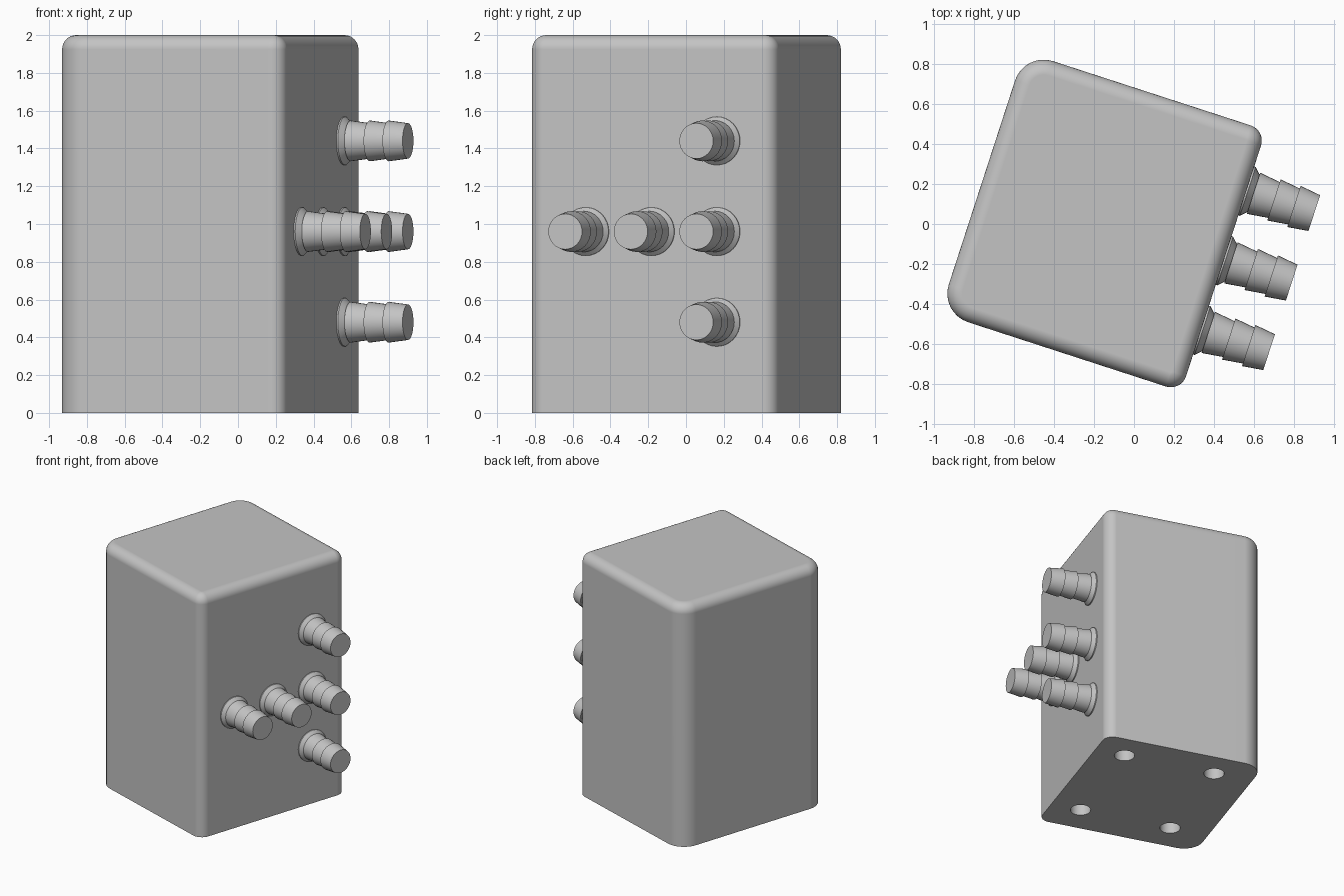
import bpy
import bmesh
from math import cos, sin, pi, radians
from mathutils import Matrix, Vector

if "Cube" in bpy.data.objects:
    bpy.data.objects.remove(bpy.data.objects["Cube"])

TURN = radians(-18)                       # whole model is turned about z
X0, X1, Y0, Y1 = -0.786, 0.482, -0.722, 0.648
HEIGHT, FILLET = 2.0, 0.075

grey = bpy.data.materials.new("light grey")
grey.use_nodes = True
colour = (0.55, 0.55, 0.55, 1)
grey.diffuse_color = colour
grey.node_tree.nodes["Principled BSDF"].inputs["Base Color"].default_value = colour


def make(name, bm):
    bmesh.ops.recalc_face_normals(bm, faces=bm.faces)
    mesh = bpy.data.meshes.new(name)
    bm.to_mesh(mesh)
    bm.free()
    mesh.materials.append(grey)
    obj = bpy.data.objects.new(name, mesh)
    bpy.context.collection.objects.link(obj)
    obj.rotation_euler.z = TURN
    return obj


def smooth(obj):
    bpy.ops.object.select_all(action="DESELECT")
    obj.select_set(True)
    bpy.context.view_layer.objects.active = obj
    bpy.ops.object.shade_smooth_by_angle(angle=radians(30))


def skin(bm, loops):
    """Bridge a stack of equal point loops and cap both ends."""
    rings = [[bm.verts.new(p) for p in loop] for loop in loops]
    for a, b in zip(rings, rings[1:]):
        for i in range(len(a)):
            j = (i + 1) % len(a)
            bm.faces.new((a[i], a[j], b[j], b[i]))
    bm.faces.new(rings[0][::-1])
    bm.faces.new(rings[-1])


def rounded_outline(inset, z, steps=8):
    """Rounded rectangle with large radii on -x and small radii on +x."""
    points = []
    corners = [(X1, Y1, -1, -1, 0.08), (X0, Y1, 1, -1, 0.15),
               (X0, Y0, 1, 1, 0.15), (X1, Y0, -1, 1, 0.08)]
    for k, (x, y, dx, dy, r) in enumerate(corners):
        for s in range(steps + 1):
            a = (k + s / steps) * pi / 2
            points.append(Vector((x + dx * r + (r - inset) * cos(a),
                                  y + dy * r + (r - inset) * sin(a), z)))
    return points


# Housing: upright rounded block with a filleted top
bm = bmesh.new()
loops = [rounded_outline(0, 0)]
for s in range(9):
    a = s / 8 * pi / 2
    loops.append(rounded_outline(FILLET * (1 - cos(a)), HEIGHT - FILLET * (1 - sin(a))))
skin(bm, loops)
housing = make("housing", bm)

# Four blind mounting holes in the base
bm = bmesh.new()
for x in (-0.48, 0.245):
    for y in (-0.465, 0.415):
        bmesh.ops.create_cone(bm, cap_ends=True, segments=32, radius1=0.077, radius2=0.077,
                              depth=0.6, matrix=Matrix.Translation((x, y, 0)))
cutter = make("hole_cutter", bm)
cutter.hide_render = True
cut = housing.modifiers.new("mounting_holes", "BOOLEAN")
cut.object = cutter
cut.solver = "EXACT"
bpy.context.view_layer.objects.active = housing
bpy.ops.object.modifier_apply(modifier=cut.name)
bpy.data.objects.remove(cutter)
smooth(housing)
housing.modifiers.new("even_shading", "WEIGHTED_NORMAL").keep_sharp = True

# Barbed hose fittings: flared collar followed by three tapered barbs
profile = [(-0.02, 0.128), (0.008, 0.128), (0.038, 0.098)]
for start in (0.038, 0.145, 0.25):
    profile += [(start, 0.108), (start + 0.107, 0.094)]


def hose_fitting(name, y, z, sides=32):
    bm = bmesh.new()
    skin(bm, [[(X1 + d, y + r * cos(2 * pi * i / sides), z + r * sin(2 * pi * i / sides))
               for i in range(sides)] for d, r in profile])
    smooth(make(name, bm))


hose_fitting("upper_fitting", 0.33, 1.44)
hose_fitting("lower_fitting", 0.33, 0.48)
for label, y in (("back", 0.33), ("middle", -0.035), ("front", -0.4)):
    hose_fitting(label + "_fitting", y, 0.96)
